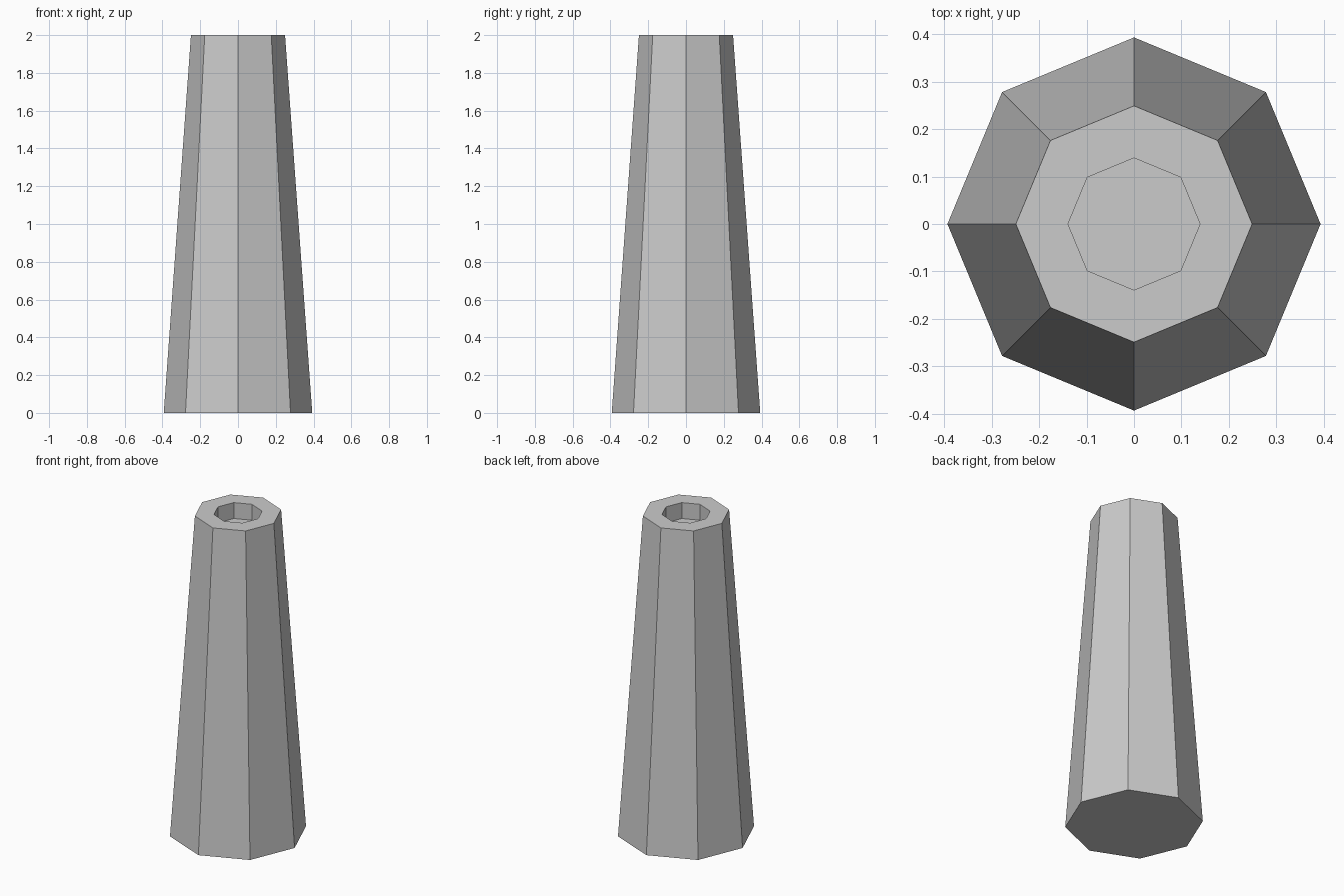
import bpy, bmesh
from math import cos, sin, pi

if "Cube" in bpy.data.objects:
    bpy.data.objects.remove(bpy.data.objects["Cube"])

SIDES = 8
bm = bmesh.new()

def ring(radius, z):
    return [bm.verts.new((radius * cos(2 * pi * i / SIDES),
                          radius * sin(2 * pi * i / SIDES), z)) for i in range(SIDES)]

# Profile: tapered outer wall, flat rim, shallow straight socket in the top
profile = [(0.393, 0.0), (0.249, 2.0), (0.139, 2.0), (0.139, 1.9)]
rings = [ring(r, z) for r, z in profile]
for lower, upper in zip(rings, rings[1:]):
    for i in range(SIDES):
        j = (i + 1) % SIDES
        bm.faces.new((lower[i], lower[j], upper[j], upper[i]))

# Base and socket floor
bm.faces.new(rings[0][::-1])
bm.faces.new(rings[-1])
bmesh.ops.recalc_face_normals(bm, faces=bm.faces[:])

mesh = bpy.data.meshes.new("tapered_post")
bm.to_mesh(mesh)
bm.free()
bpy.context.collection.objects.link(bpy.data.objects.new("tapered_post", mesh))
